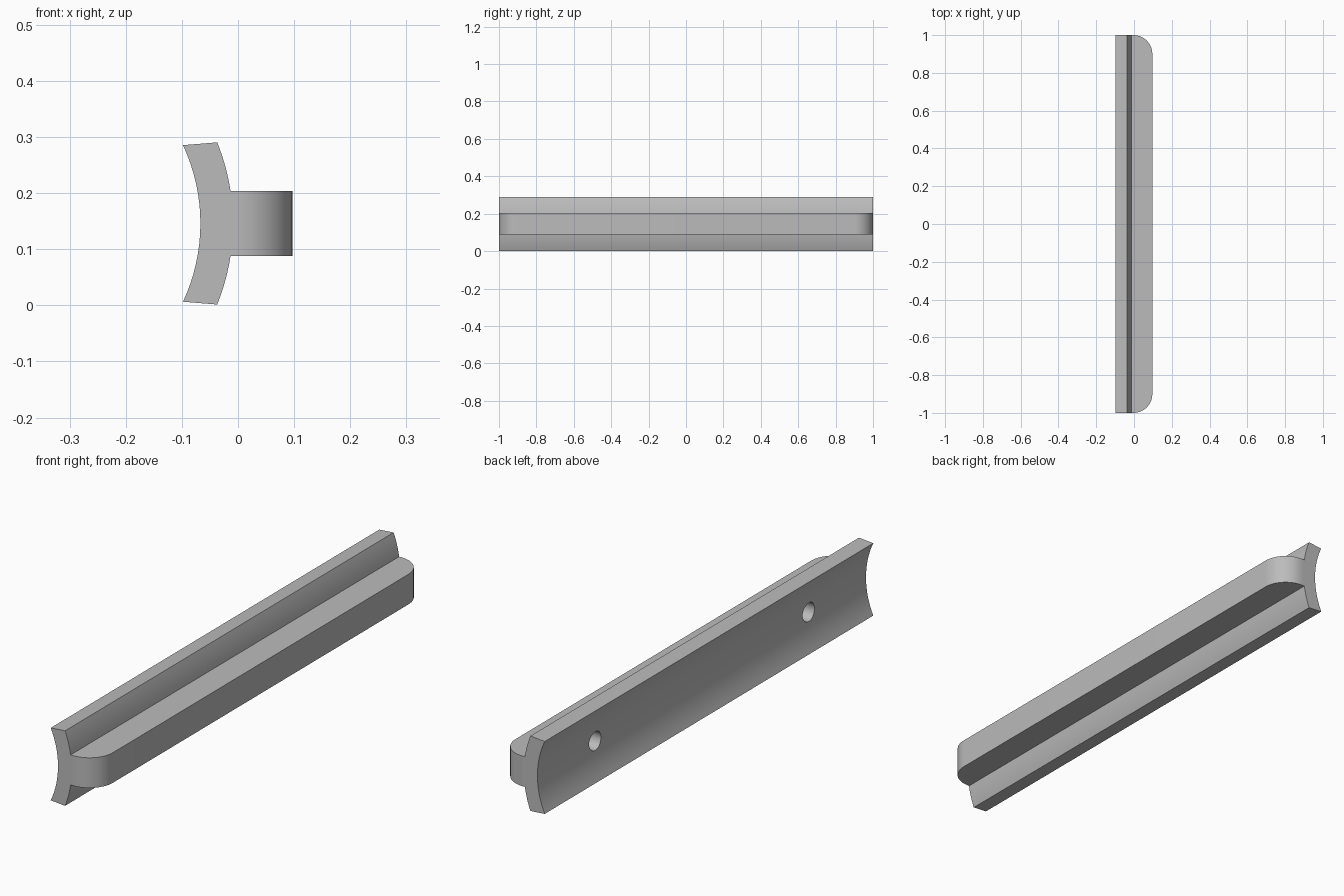
import bpy, bmesh, math
from mathutils import Matrix

cube = bpy.data.objects.get("Cube")
if cube:
    bpy.data.objects.remove(cube, do_unlink=True)

MID = 0.146          # height of the section's axis
CX = -0.396          # centre of both arcs
R_IN, R_OUT = 0.329, 0.387
RIB_X, RIB_HALF = 0.097, 0.058
HALF_LEN = 1.0

grey = bpy.data.materials.new("plain grey")
grey.use_nodes = True
colour = (0.5, 0.5, 0.5, 1)
grey.diffuse_color = colour
grey.node_tree.nodes["Principled BSDF"].inputs["Base Color"].default_value = colour


def arc(radius, z0, z1, steps):
    """Points on an arc between two heights measured from the axis."""
    a0, a1 = math.asin(z0 / radius), math.asin(z1 / radius)
    angles = [a0 + (a1 - a0) * i / steps for i in range(steps + 1)]
    return [(CX + radius * math.cos(a), MID + radius * math.sin(a)) for a in angles]


def finish(name, bm):
    bmesh.ops.recalc_face_normals(bm, faces=bm.faces)
    mesh = bpy.data.meshes.new(name)
    bm.to_mesh(mesh)
    bm.free()
    mesh.materials.append(grey)
    obj = bpy.data.objects.new(name, mesh)
    bpy.context.collection.objects.link(obj)
    return obj


# Curved back plate and grip rib as one continuous section
section = arc(R_OUT, -0.1445, -RIB_HALF, 6)
section += [(RIB_X, MID - RIB_HALF), (RIB_X, MID + RIB_HALF)]
section += arc(R_OUT, RIB_HALF, 0.1445, 6)
section += arc(R_IN, 0.1395, -0.1395, 16)

bm = bmesh.new()
face = bm.faces.new([bm.verts.new((x, -HALF_LEN, z)) for x, z in section])
swept = bmesh.ops.extrude_face_region(bm, geom=[face])["geom"]
bmesh.ops.translate(bm, vec=(0, 2 * HALF_LEN, 0),
                    verts=[v for v in swept if isinstance(v, bmesh.types.BMVert)])
bmesh.ops.recalc_face_normals(bm, faces=bm.faces)

# Rounded ends of the rib
corners = [e for e in bm.edges
           if all(abs(v.co.x - RIB_X) < 1e-4 for v in e.verts)
           and abs(e.verts[0].co.y - e.verts[1].co.y) < 1e-4]
bmesh.ops.bevel(bm, geom=corners, offset=0.1, segments=14, profile=0.5, affect='EDGES')
handle = finish("handle_bar", bm)

# Blind screw holes in the hollow back
bm = bmesh.new()
for y in (-0.65, 0.65):
    place = Matrix.Translation((-0.06, y, MID)) @ Matrix.Rotation(math.pi / 2, 4, 'Y')
    bmesh.ops.create_cone(bm, cap_ends=True, segments=32, radius1=0.036,
                          radius2=0.036, depth=0.18, matrix=place)
cutter = finish("screw_hole_cutter", bm)
cutter.hide_render = True

cut = handle.modifiers.new("screw holes", 'BOOLEAN')
cut.operation = 'DIFFERENCE'
cut.solver = 'EXACT'
cut.object = cutter
bpy.context.view_layer.objects.active = handle
handle.select_set(True)
bpy.ops.object.modifier_apply(modifier=cut.name)
bpy.data.objects.remove(cutter, do_unlink=True)
bpy.ops.object.shade_smooth_by_angle(angle=math.radians(30))
